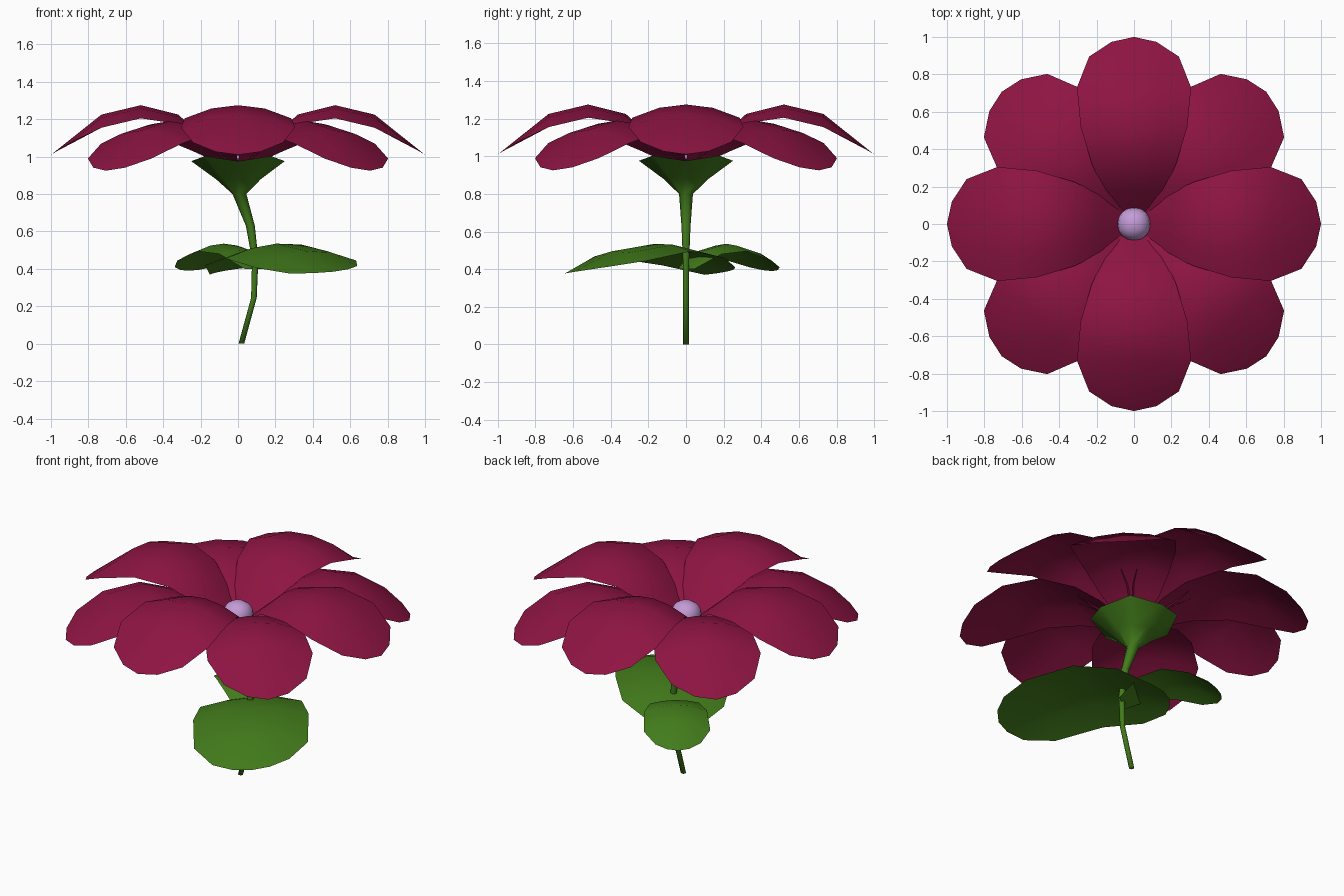
import bpy, bmesh, math
from mathutils import Vector, Matrix

if "Cube" in bpy.data.objects:
    bpy.data.objects.remove(bpy.data.objects["Cube"])


def material(name, color):
    m = bpy.data.materials.new(name)
    m.diffuse_color = (*color, 1)
    m.use_nodes = True
    m.node_tree.nodes["Principled BSDF"].inputs["Base Color"].default_value = m.diffuse_color
    return m


RED = material("petal_red", (0.27, 0.007, 0.055))
GREEN = material("leaf_green", (0.055, 0.20, 0.011))
LILAC = material("centre_lilac", (0.55, 0.33, 0.68))


def finish(name, bm, mat):
    bmesh.ops.recalc_face_normals(bm, faces=bm.faces)
    me = bpy.data.meshes.new(name)
    bm.to_mesh(me)
    bm.free()
    me.materials.append(mat)
    for p in me.polygons:
        p.use_smooth = True
    ob = bpy.data.objects.new(name, me)
    bpy.context.collection.objects.link(ob)
    return ob


def blade(name, rows, angle, origin, mat, drop_z=0.0, tilt=0.0):
    """Cupped blade; each row is (distance, half width, z, pull back, side drop)."""
    bm = bmesh.new()
    turn = Matrix.Rotation(math.radians(angle), 3, 'Z')
    grid = []
    for t, hw, z, back, drop in rows:
        zc = z - drop_z * max(0, min(1, t / 0.3))
        line = []
        for u in (-1, -0.5, 0, 0.5, 1):
            p = Vector((t - back * u * u, hw * u, zc - drop * u * u + tilt * u))
            line.append(bm.verts.new(turn @ p + Vector(origin)))
        grid.append(line)
    for a, b in zip(grid, grid[1:]):
        for i in range(4):
            bm.faces.new((a[i], a[i + 1], b[i + 1], b[i]))
    ob = finish(name, bm, mat)
    if ob.data.polygons[len(ob.data.polygons) // 2].normal.z < 0:
        ob.data.flip_normals()
    return ob


# Eight petals, the diagonal ones set lower
PETAL = [
    (0.05, 0.06, 0.97, 0, 0),
    (0.18, 0.16, 1.10, 0, 0.02),
    (0.32, 0.225, 1.225, 0, 0.05),
    (0.52, 0.285, 1.275, 0, 0.07),
    (0.73, 0.305, 1.225, 0, 0.07),
    (1.0, 0.24, 1.01, 0.105, -0.065),
]
for k in range(8):
    low = k % 2
    blade(f"petal_{k + 1}", PETAL, 45 * k, (0, 0, 0), RED, 0.085 * low)

# Large front leaf and small back leaf
LARGE = [
    (-0.28, 0.14, 0.39, -0.06, 0.0),
    (-0.05, 0.29, 0.48, 0, 0.04),
    (0.20, 0.33, 0.535, 0, 0.06),
    (0.48, 0.325, 0.495, 0, 0.07),
    (0.73, 0.22, 0.385, 0.09, -0.01),
]
SMALL = [
    (0.0, 0.07, 0.40, 0, 0),
    (0.13, 0.14, 0.50, 0, 0.02),
    (0.27, 0.18, 0.535, 0, 0.04),
    (0.43, 0.19, 0.495, 0, 0.05),
    (0.58, 0.13, 0.39, 0.05, -0.02),
]
blade("large_leaf", LARGE, -55, (0.09, 0, 0), GREEN, tilt=0.02)
blade("small_leaf", SMALL, 128, (0.09, 0, 0), GREEN)

# Stem flaring into the calyx: rings of (x, z, radius)
RINGS = [
    (0.018, 0.0, 0.015), (0.085, 0.245, 0.015), (0.092, 0.45, 0.017),
    (0.066, 0.63, 0.024), (0.008, 0.80, 0.037), (0.002, 0.88, 0.12),
    (0.0, 0.985, 0.25),
]
bm = bmesh.new()
rings = []
for n, (x, z, r) in enumerate(RINGS):
    wave = 0.018 if n == len(RINGS) - 1 else 0
    rings.append([bm.verts.new((x + r * math.cos(i * math.pi / 4),
                                r * math.sin(i * math.pi / 4),
                                z + (wave if i % 2 else -wave / 2)))
                  for i in range(8)])
for a, b in zip(rings, rings[1:]):
    for i in range(8):
        j = (i + 1) % 8
        bm.faces.new((a[i], a[j], b[j], b[i]))
bm.faces.new(rings[0][::-1])
finish("stem_and_calyx", bm, GREEN)

# Rounded flower centre
bm = bmesh.new()
bmesh.ops.create_cube(bm, size=0.21, matrix=Matrix.Translation((0, 0, 1.0)))
centre = finish("flower_centre", bm, LILAC)
sub = centre.modifiers.new("round", 'SUBSURF')
sub.levels = sub.render_levels = 2
